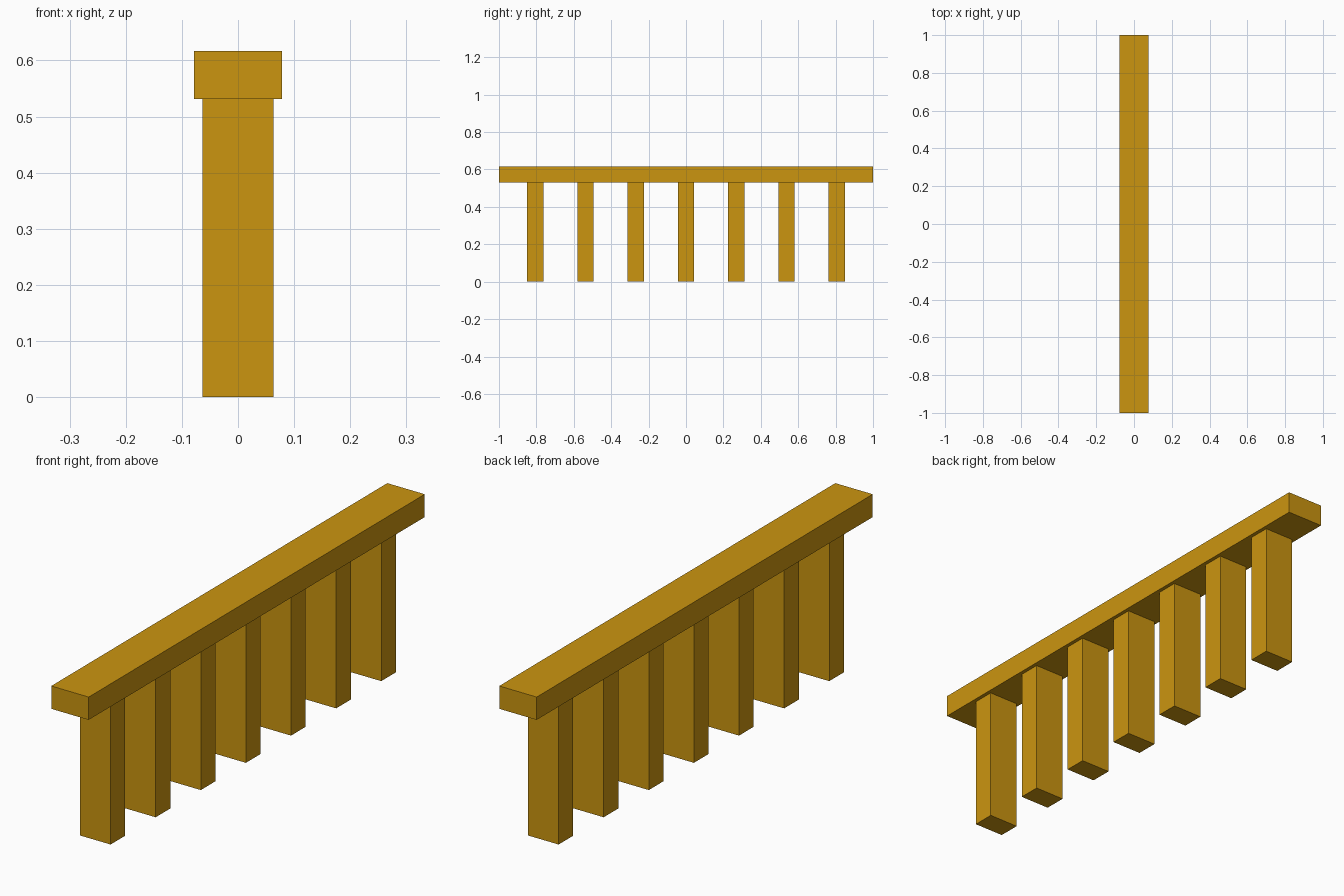
import bpy

if "Cube" in bpy.data.objects:
    bpy.data.objects.remove(bpy.data.objects["Cube"])

# Single flat colour
wood = bpy.data.materials.new("golden_wood")
wood.diffuse_color = (0.60, 0.30, 0.005, 1.0)
wood.use_nodes = True
wood.node_tree.nodes["Principled BSDF"].inputs["Base Color"].default_value = wood.diffuse_color


def box(name, size, center):
    """Add a box with the given full dimensions and centre."""
    bpy.ops.mesh.primitive_cube_add(size=1, location=center)
    obj = bpy.context.object
    obj.name = name
    obj.scale = size
    bpy.ops.object.transform_apply(location=False, rotation=False, scale=True)
    obj.data.materials.append(wood)
    return obj


POST_H, TOP_Z = 0.531, 0.617
POST_COUNT, SPACING = 7, 0.2685

# Top rail
box("top_rail", (0.156, 2.0, TOP_Z - POST_H), (0, 0, (TOP_Z + POST_H) / 2))

# Row of evenly spaced posts
for i in range(POST_COUNT):
    y = (i - (POST_COUNT - 1) / 2) * SPACING
    box(f"post_{i + 1}", (0.127, 0.087, POST_H), (0, y, POST_H / 2))
